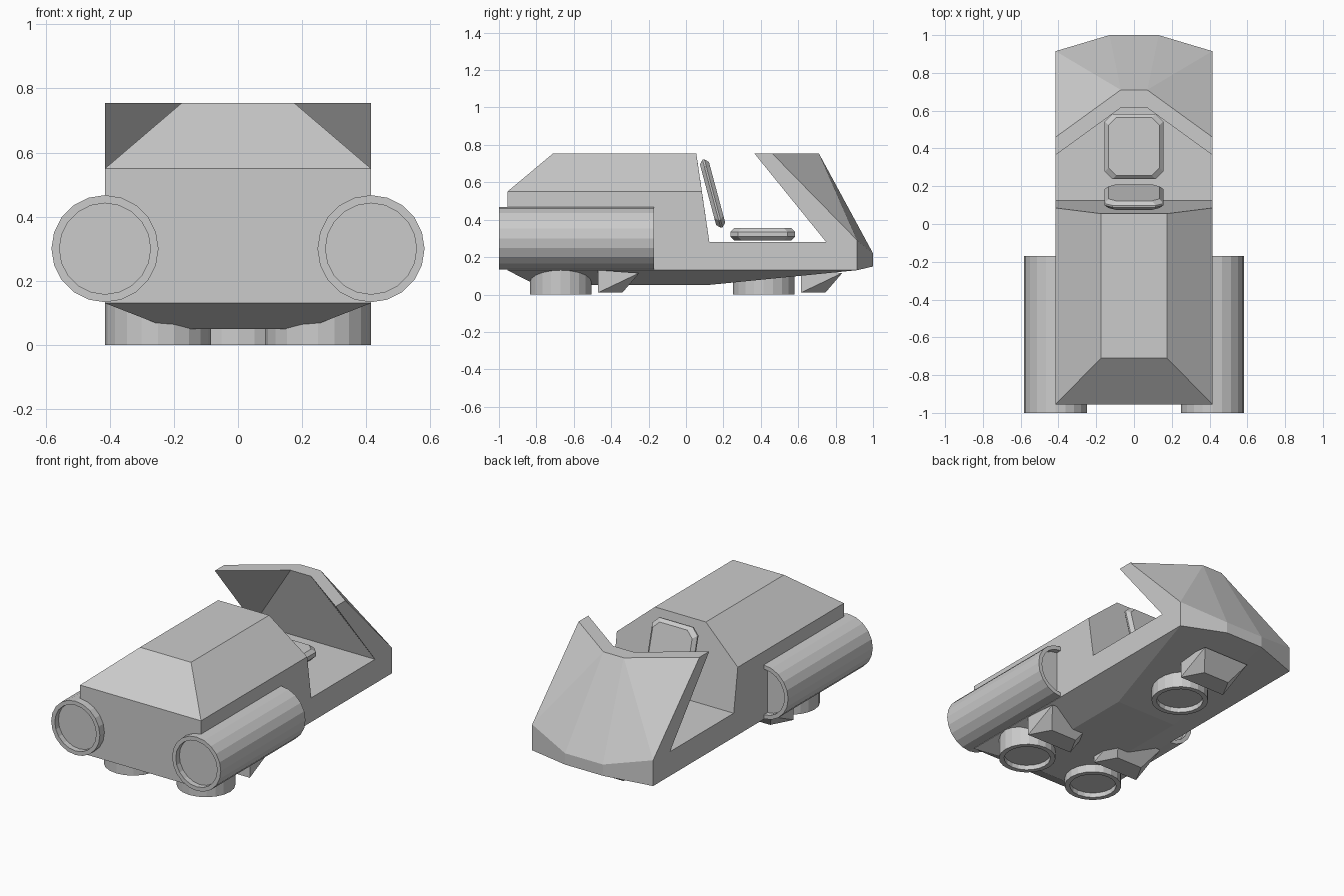
import bpy
import bmesh
import math
from mathutils import Matrix, Vector

cube = bpy.data.objects.get("Cube")
if cube:
    bpy.data.objects.remove(cube, do_unlink=True)

grey = bpy.data.materials.new("light_grey")
grey.use_nodes = True
colour = (0.6, 0.6, 0.6, 1)
grey.diffuse_color = colour
grey.node_tree.nodes["Principled BSDF"].inputs["Base Color"].default_value = colour


def finish(name, bm, matrix=Matrix()):
    bmesh.ops.recalc_face_normals(bm, faces=bm.faces)
    mesh = bpy.data.meshes.new(name)
    bm.to_mesh(mesh)
    bm.free()
    mesh.materials.append(grey)
    obj = bpy.data.objects.new(name, mesh)
    obj.matrix_world = matrix
    bpy.context.collection.objects.link(obj)
    return obj


def hull(name, points, matrix=Matrix()):
    """Closed faceted solid around a few points."""
    bm = bmesh.new()
    for p in points:
        bm.verts.new(p)
    result = bmesh.ops.convex_hull(bm, input=bm.verts)
    loose = {g for g in result["geom_interior"] if isinstance(g, bmesh.types.BMVert)}
    bmesh.ops.delete(bm, geom=list(loose), context='VERTS')
    bmesh.ops.dissolve_limit(bm, angle_limit=0.02, verts=bm.verts, edges=bm.edges)
    return finish(name, bm, matrix)


def drum(name, radius, inner, length, recess, matrix, sides=20):
    """Cylinder along local z with a recessed disc at each end."""
    bm = bmesh.new()
    profile = [(inner, recess), (inner, 0), (radius, 0),
               (radius, length), (inner, length), (inner, length - recess)]
    rings = []
    for r, z in profile:
        angles = [2 * math.pi * i / sides for i in range(sides)]
        rings.append([bm.verts.new((r * math.cos(a), r * math.sin(a), z)) for a in angles])
    for low, high in zip(rings, rings[1:]):
        for i in range(sides):
            j = (i + 1) % sides
            bm.faces.new((low[i], low[j], high[j], high[i]))
    bm.faces.new(rings[0])
    bm.faces.new(rings[-1])
    return finish(name, bm, matrix)


# Body: one half as named points, mirrored across x
W = 0.415
side = {"a": (-0.955, 0.13), "b": (0.915, 0.13), "c": (0.915, 0.29),
        "d": (0.46, 0.755), "e": (0.365, 0.755), "f": (0.75, 0.28),
        "g": (0.125, 0.28), "h": (0.085, 0.55), "i": (-0.955, 0.55)}
points = {key: (W, y, z) for key, (y, z) in side.items()}
points.update({
    "j": (0.175, 0.055, 0.755), "k": (0.175, -0.71, 0.755),   # rear roof
    "l": (0.07, 0.615, 0.755), "m": (0.07, 0.71, 0.755),      # windshield rim
    "n": (0.13, 1.0, 0.22), "o": (0.13, 1.0, 0.15),           # nose
    "p": (0.21, 0.11, 0.05), "q": (0.21, -0.8, 0.05)})        # belly
side_faces = ["abcdefghi", "ihjk", "efl", "edml", "cdm", "cmn", "bcno", "bop", "abpq"]
centre_faces = ["ai", "ik", "kj", "jhg", "gf", "fl", "lm", "mn", "no", "op", "pq", "qa"]

bm = bmesh.new()
left = {k: bm.verts.new(p) for k, p in points.items()}
right = {k: bm.verts.new((-p[0], p[1], p[2])) for k, p in points.items()}
for face in side_faces:
    bm.faces.new([left[k] for k in face])
    bm.faces.new([right[k] for k in reversed(face)])
for face in centre_faces:
    bm.faces.new([left[k] for k in face] + [right[k] for k in reversed(face)])
finish("body", bm)

# Side engines
for label, s in (("left", 1), ("right", -1)):
    turn = Matrix.Translation((s * W, -1, 0.3)) @ Matrix.Rotation(-math.pi / 2, 4, 'X')
    drum(label + "_engine", 0.167, 0.142, 0.83, 0.035, turn)

# Hover pads, each with a wedge-shaped scoop ahead of it
for label, x, y in (("left", 0.25, -0.67), ("right", -0.25, -0.67), ("centre", 0, 0.415)):
    place = Matrix.Translation((x, y, 0))
    drum(label + "_hover_pad", 0.165, 0.135, 0.14, 0.03, place)
    scoop = []
    for s in (-1, 1):
        scoop += [(s * 0.16, 0.2, 0.13), (s * 0.16, 0.2, 0.01),
                  (s * 0.16, 0.42, 0.115), (s * 0.09, 0.33, 0.01)]
    hull(label + "_scoop", scoop, place)


# Seat cushions: chamfered slabs
def cushion(name, half_x, half_y, half_z, matrix):
    corner, edge = 0.04, 0.02
    pts = []
    for inset, z in ((0, half_z - edge), (edge, half_z)):
        x, y = half_x - inset, half_y - inset
        for sx in (-1, 1):
            for sy in (-1, 1):
                for sz in (-1, 1):
                    pts.append(Vector((sx * x, sy * (y - corner), sz * z)))
                    pts.append(Vector((sx * (x - corner), sy * y, sz * z)))
    hull(name, pts, matrix)


cushion("seat", 0.155, 0.173, 0.033, Matrix.Translation((0, 0.41, 0.322)))
cushion("seat_back", 0.155, 0.188, 0.025,
        Matrix.Translation((0, 0.142, 0.54)) @ Matrix.Rotation(math.radians(105), 4, 'X'))
